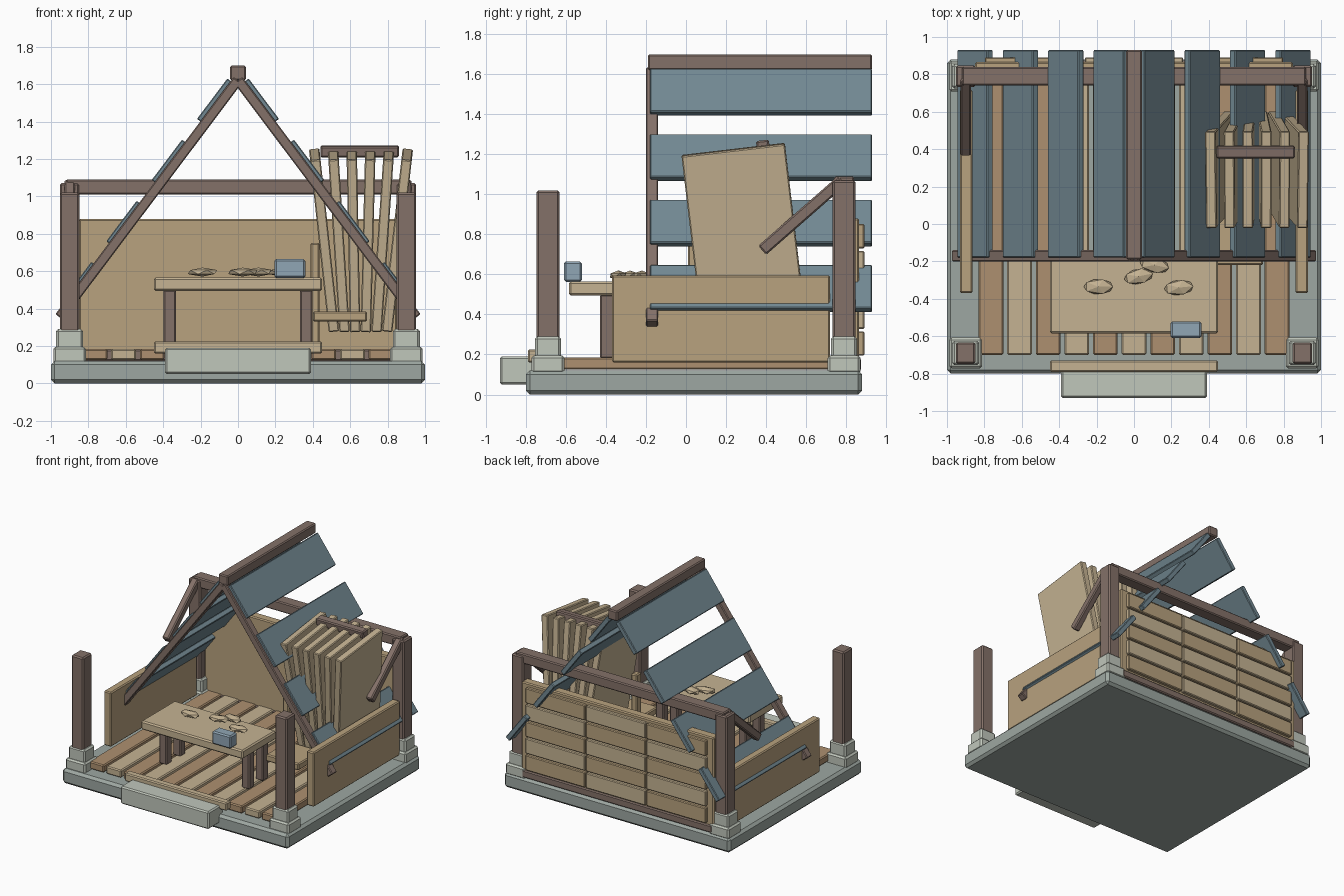
import bpy, bmesh
from math import atan2, asin, radians
from mathutils import Matrix, Euler

if "Cube" in bpy.data.objects:
    bpy.data.objects.remove(bpy.data.objects["Cube"])

def mat(name, r, g, b):
    m = bpy.data.materials.new(name)
    m.diffuse_color = (r, g, b, 1)
    m.use_nodes = True
    m.node_tree.nodes["Principled BSDF"].inputs["Base Color"].default_value = m.diffuse_color
    return m

WALL = mat("tan_wood", .48, .36, .21)
PALE = mat("pale_wood", .56, .45, .29)
DECK = mat("deck_wood", .42, .28, .16)
BROWN = mat("dark_wood", .23, .165, .14)
STONE = mat("stone", .34, .39, .36)
LIGHT = mat("light_stone", .53, .57, .50)
SLATE = mat("slate_blue", .17, .25, .29)
PATCH = mat("patch_blue", .27, .36, .40)
BLUE = mat("cup_blue", .28, .38, .46)

def finish(name, bm, m):
    me = bpy.data.meshes.new(name)
    bm.to_mesh(me)
    bm.free()
    me.materials.append(m)
    ob = bpy.data.objects.new(name, me)
    bpy.context.collection.objects.link(ob)
    return ob

def block(name, c, s, m, rot=(0, 0, 0), bev=.008):
    """Chamfered box from centre and size."""
    bm = bmesh.new()
    bmesh.ops.create_cube(bm, size=1)
    bmesh.ops.scale(bm, vec=s, verts=bm.verts)
    if bev:
        bmesh.ops.bevel(bm, geom=bm.edges[:], offset=bev, segments=1, affect='EDGES')
    bm.transform(Matrix.Translation(c) @ Euler(rot).to_matrix().to_4x4())
    return finish(name, bm, m)

def span(name, x, y, z, m, bev=.008):
    """Chamfered box from min/max ranges."""
    r = (x, y, z)
    return block(name, [sum(a) / 2 for a in r], [a[1] - a[0] for a in r], m, bev=bev)

# foundation, step and threshold
span("foundation", (-1, 1), (-.8, .88), (0, .12), STONE, .02)
span("front_step", (-.39, .39), (-.93, -.74), (.05, .19), LIGHT, .01)
span("threshold", (-.45, .45), (-.79, -.73), (.16, .225), PALE)

# floor planks
for i in range(11):
    x = -.765 + i * .153
    span("floor_plank", (x - .066, x + .066), (-.7, .8), (.125, .185), PALE if i % 2 else DECK)

# posts, footings, side walls, braces
for s in (-1, 1):
    for y, top in ((-.69, 1.02), (.79, 1.07)):
        block("footing_base", (s * .9, y, .15), (.175, .165, .09), LIGHT, bev=.012)
        block("footing_cap", (s * .9, y, .235), (.145, .13, .11), LIGHT, bev=.012)
        block("post", (s * .9, y, (.2 + top) / 2), (.105, .115, top - .2), BROWN, bev=.01)
    block("side_wall", (s * .897, .175, .378), (.065, 1.09, .435), WALL)
    block("brace", (s * .9, .58, .895), (.055, .53, .06), BROWN, (atan2(.35, .4), 0, 0))

# back wall with siding
span("back_beam", (-.92, .92), (.74, .84), (1.01, 1.09), BROWN)
span("back_wall", (-.85, .85), (.79, .865), (.16, .88), WALL)
span("back_sill", (-.84, .84), (.78, .875), (.12, .18), BROWN)
for r in range(5):
    for c in range(3):
        x, z = -.535 + c * .535, .255 + r * .134
        block("siding_board", (x, .874, z), (.525, .035, .122), PALE if (r + c) % 2 else WALL, bev=.006)

# roof frame, open slats and patches
A = atan2(1.33, 1)
span("ridge_beam", (-.042, .042), (-.19, .93), (1.62, 1.70), BROWN)
for s in (-1, 1):
    block("rafter", (s * .478, -.17, .987), (1.585, .06, .055), BROWN, (0, s * A, 0), .006)
    for i in range(4):
        block("roof_slat", (s * (.122 + .2425 * i), .375, 1.51 - .327 * i), (.27, 1.11, .04),
              SLATE, (0, s * A, 0), .005)
block("roof_patch", (.335, .165, 1.237), (.14, .19, .006), PATCH, (0, A, 0), 0)
block("roof_patch", (-.614, .595, .862), (.235, .23, .006), PATCH, (0, -A, 0), 0)

# table with food and cup
span("table_top", (-.45, .45), (-.585, -.16), (.495, .565), PALE, .01)
for s in (-1, 1):
    for y in (-.395, -.22):
        block("table_leg", (s * .365, y, .34), (.068, .068, .32), BROWN)
for x, y, turn in ((-.19, -.335, 0), (.025, -.28, .2), (.11, -.22, -.2), (.24, -.34, .1)):
    bm = bmesh.new()
    bmesh.ops.create_icosphere(bm, subdivisions=1, radius=1)
    bm.transform(Matrix.Translation((x, y, .595)) @ Matrix.Rotation(turn, 4, 'Z')
                 @ Matrix.Diagonal((.088, .045, .024, 1)))
    finish("bread", bm, PALE)
span("cup", (.195, .36), (-.61, -.52), (.563, .665), BLUE, .01)

# small ledge with upright beside the board stack
span("ledge", (.40, .69), (-.22, .06), (.33, .385), WALL)
span("ledge_upright", (.387, .437), (.01, .07), (.18, .75), WALL)

# fanned stack of leaning boards and strap
for i in range(6):
    block("stacked_board", (.46 + .0785 * i, .29, .765), (.056, .52, .93), PALE,
          (radians(6.7), asin((-.1 + .041 * i) / .93), 0), .006)
block("stack_strap", (.65, .385, 1.24), (.42, .065, .06), BROWN, (radians(6.7), 0, 0))
